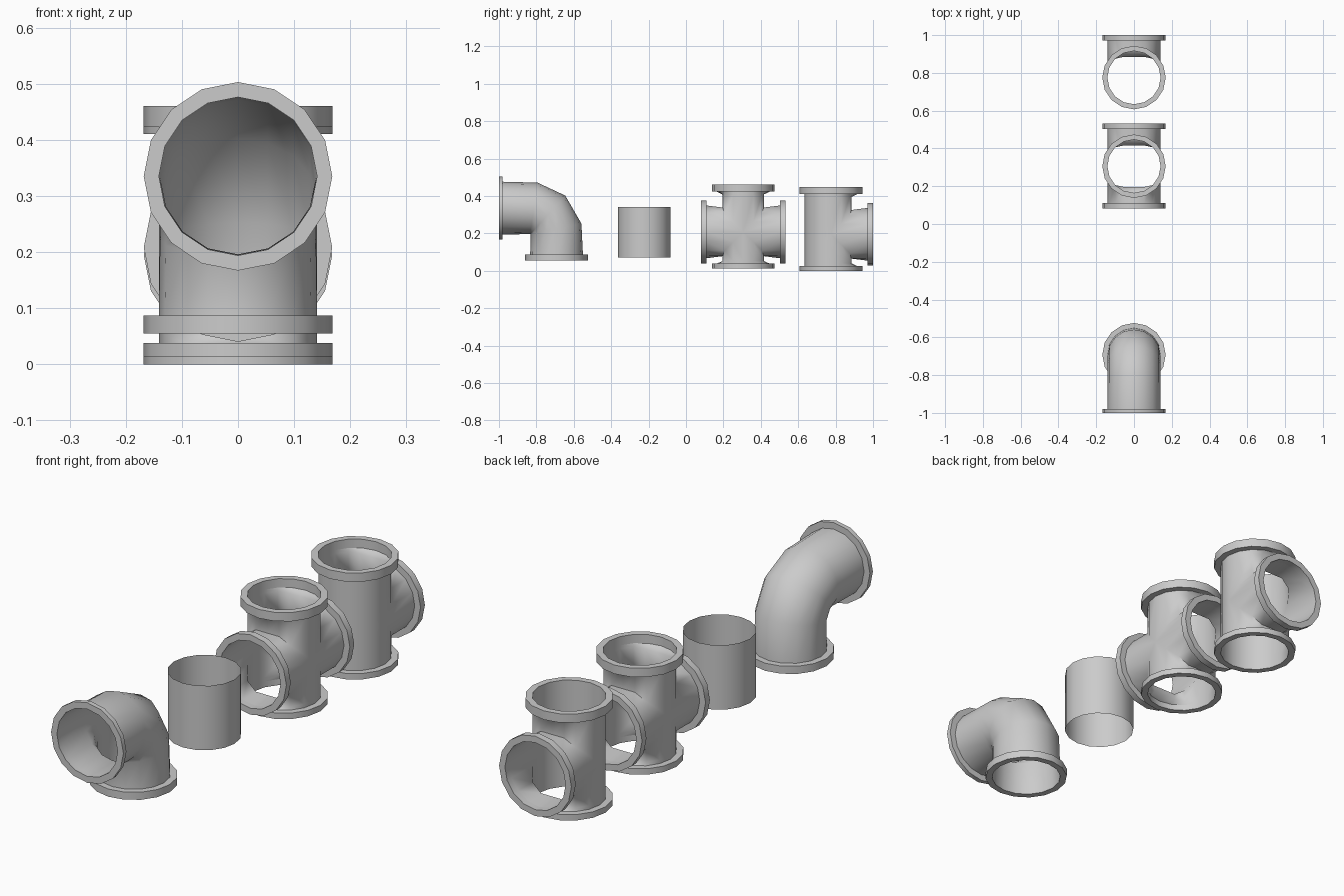
import bpy, bmesh, math
from mathutils import Vector

if "Cube" in bpy.data.objects:
    bpy.data.objects.remove(bpy.data.objects["Cube"])

SIDES = 16
PIPE_R = 0.141
RIM_R = 0.168
ANGLES = [2 * math.pi * i / SIDES for i in range(SIDES)]
X, Y, Z = Vector((1, 0, 0)), Vector((0, 1, 0)), Vector((0, 0, 1))

metal = bpy.data.materials.new("light_grey_metal")
metal.use_nodes = True
metal.diffuse_color = (0.6, 0.6, 0.6, 1)
metal.node_tree.nodes["Principled BSDF"].inputs["Base Color"].default_value = (0.6, 0.6, 0.6, 1)


def ring(centre, up, r=PIPE_R):
    """Circle of points spanned by the x axis and an up vector."""
    return [centre + X * (r * math.sin(a)) + up * (r * math.cos(a)) for a in ANGLES]


def build(name, lofts, smooth=35):
    """Skin each list of rings with quads and make one object."""
    bm = bmesh.new()
    for rings in lofts:
        rows = [[bm.verts.new(p) for p in points] for points in rings]
        for low, high in zip(rows, rows[1:]):
            for i in range(SIDES):
                j = (i + 1) % SIDES
                bm.faces.new((low[i], low[j], high[j], high[i]))
    bmesh.ops.remove_doubles(bm, verts=bm.verts, dist=0.0005)
    bmesh.ops.recalc_face_normals(bm, faces=bm.faces)
    mesh = bpy.data.meshes.new(name)
    bm.to_mesh(mesh)
    bm.free()
    mesh.materials.append(metal)
    obj = bpy.data.objects.new(name, mesh)
    bpy.context.collection.objects.link(obj)
    bpy.ops.object.select_all(action='DESELECT')
    obj.select_set(True)
    bpy.context.view_layer.objects.active = obj
    bpy.ops.object.shade_smooth_by_angle(angle=math.radians(smooth))
    return obj


def flange(name, end, outward, thickness):
    """Flat collar whose outer face is at the pipe end."""
    up = Y if abs(outward.z) > 0.5 else Z
    back = end - outward * thickness
    section = [(end, PIPE_R), (end, RIM_R), (back, RIM_R), (back, PIPE_R), (end, PIPE_R)]
    build(name, [[ring(c, up, r) for c, r in section]])


def junction(name, centre, branches):
    """Upright pipe with side branches (+1 back, -1 front) and a pinched crotch."""
    pinch_y, pinch_z = 0.11, 0.13
    lofts = []

    def clamp(value, limit):
        return math.copysign(min(abs(value), limit), value)

    # Upper and lower necks
    for t, height, thick, label in ((1, 0.252, 0.037, "top"), (-1, 0.195, 0.025, "bottom")):
        end = height - thick
        neck, crotch = [], []
        for a in ANGLES:
            x, c = PIPE_R * math.sin(a), PIPE_R * math.cos(a)
            pinched = (1 if c > 0 else -1) in branches
            y = clamp(c, pinch_y) if pinched else c
            z = min(abs(c), pinch_z) if pinched else 0
            neck.append(centre + Vector((x, y, t * (end - 0.015))))
            crotch.append(centre + Vector((x, y, t * z)))
        lofts.append([ring(centre + Z * t * end, Y), neck, crotch])
        flange(f"{name}_{label}_flange", centre + Z * t * height, Z * t, thick)

    # Side branches
    for s in branches:
        reach, thick = 0.225, 0.029
        crotch = []
        for a in ANGLES:
            c = PIPE_R * math.cos(a)
            crotch.append(centre + Vector((PIPE_R * math.sin(a),
                                           s * min(abs(c), pinch_y), clamp(c, pinch_z))))
        lofts.append([ring(centre + Y * s * (reach - thick), Z), crotch])
        label = "back" if s > 0 else "front"
        flange(f"{name}_{label}_flange", centre + Y * s * reach, Y * s, thick)
    build(f"{name}_body", lofts, 60)


# Elbow: rings swung around the inner corner
corner = Vector((0, -0.833, 0.194))
rings = [ring(Vector((0, -0.98, 0.335)), Z)]
for degrees in (8, 42, 78):
    a = math.radians(degrees)
    direction = Y * math.sin(a) + Z * math.cos(a)
    rings.append(ring(corner + direction * PIPE_R, direction, PIPE_R - 0.002))
rings.append(ring(Vector((0, -0.692, 0.087)), Y))
build("elbow_body", [rings], 40)
flange("elbow_front_flange", Vector((0, -1, 0.335)), -Y, 0.02)
flange("elbow_bottom_flange", Vector((0, -0.692, 0.055)), -Z, 0.032)

# Straight pipe, open at both ends
build("straight_pipe", [[ring(Vector((0, -0.223, z)), Y) for z in (0.072, 0.342)]])

# Four-way and three-way junctions
junction("cross", Vector((0, 0.306, 0.208)), (1, -1))
junction("tee", Vector((0, 0.775, 0.195)), (1,))
